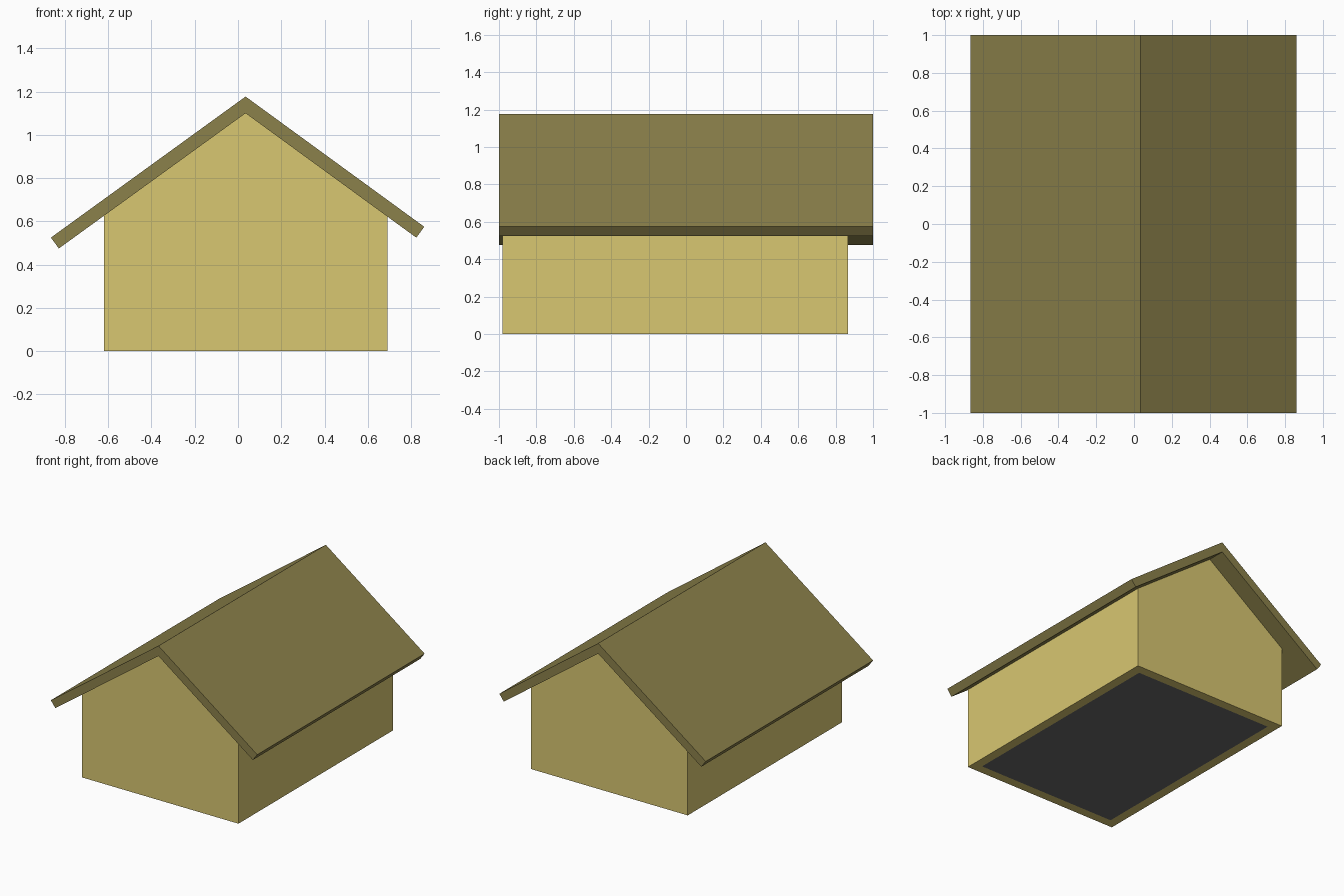
import bpy, bmesh
from mathutils import Vector

if "Cube" in bpy.data.objects:
    bpy.data.objects.remove(bpy.data.objects["Cube"])

WALL = 0.07              # wall thickness
X0, X1 = -0.62, 0.69     # wall sides
Y0, Y1 = -0.98, 0.865    # front and back gables
RIDGE_X = 0.035


def material(name, rgb):
    mat = bpy.data.materials.new(name)
    mat.diffuse_color = (*rgb, 1)
    mat.use_nodes = True
    mat.node_tree.nodes["Principled BSDF"].inputs["Base Color"].default_value = mat.diffuse_color
    return mat


def finish(bm, name, mat):
    bmesh.ops.recalc_face_normals(bm, faces=bm.faces)
    mesh = bpy.data.meshes.new(name)
    bm.to_mesh(mesh)
    bm.free()
    mesh.materials.append(mat)
    obj = bpy.data.objects.new(name, mesh)
    bpy.context.collection.objects.link(obj)
    return obj


def prism(profile, y0, y1):
    """Extrude an x-z profile along y."""
    bm = bmesh.new()
    face = bm.faces.new([bm.verts.new((x, y0, z)) for x, z in profile])
    ext = bmesh.ops.extrude_face_region(bm, geom=[face])
    verts = [g for g in ext["geom"] if isinstance(g, bmesh.types.BMVert)]
    bmesh.ops.translate(bm, verts=verts, vec=(0, y1 - y0, 0))
    bmesh.ops.recalc_face_normals(bm, faces=bm.faces)
    return bm


yellow = material("wall_yellow", (0.69, 0.57, 0.165))
olive = material("roof_olive", (0.26, 0.22, 0.07))
dark = material("floor_grey", (0.14, 0.14, 0.14))

# Gabled walls, hollowed from below
bm = prism([(X0, 0), (X1, 0), (X1, 0.623), (RIDGE_X, 1.10), (X0, 0.627)], Y0, Y1)
bottom = min(bm.faces, key=lambda f: f.calc_center_median().z)
bmesh.ops.inset_region(bm, faces=[bottom], thickness=WALL, use_even_offset=True)
ext = bmesh.ops.extrude_discrete_faces(bm, faces=[bottom])
bmesh.ops.translate(bm, verts=ext["faces"][0].verts, vec=Vector((0, 0, 0.58)))
finish(bm, "walls", yellow)

# Floor panel, flush with the bottom of the walls
finish(prism([(X0 + WALL, 0), (X1 - WALL, 0), (X1 - WALL, 0.05), (X0 + WALL, 0.05)],
             Y0 + WALL, Y1 - WALL), "floor", dark)

# Folded roof with square-cut eaves, left eave slightly longer
finish(prism([(-0.865, 0.525), (-0.828, 0.475), (RIDGE_X, 1.10), (0.824, 0.525),
              (0.861, 0.575), (RIDGE_X, 1.177)], -1, 1), "roof", olive)
